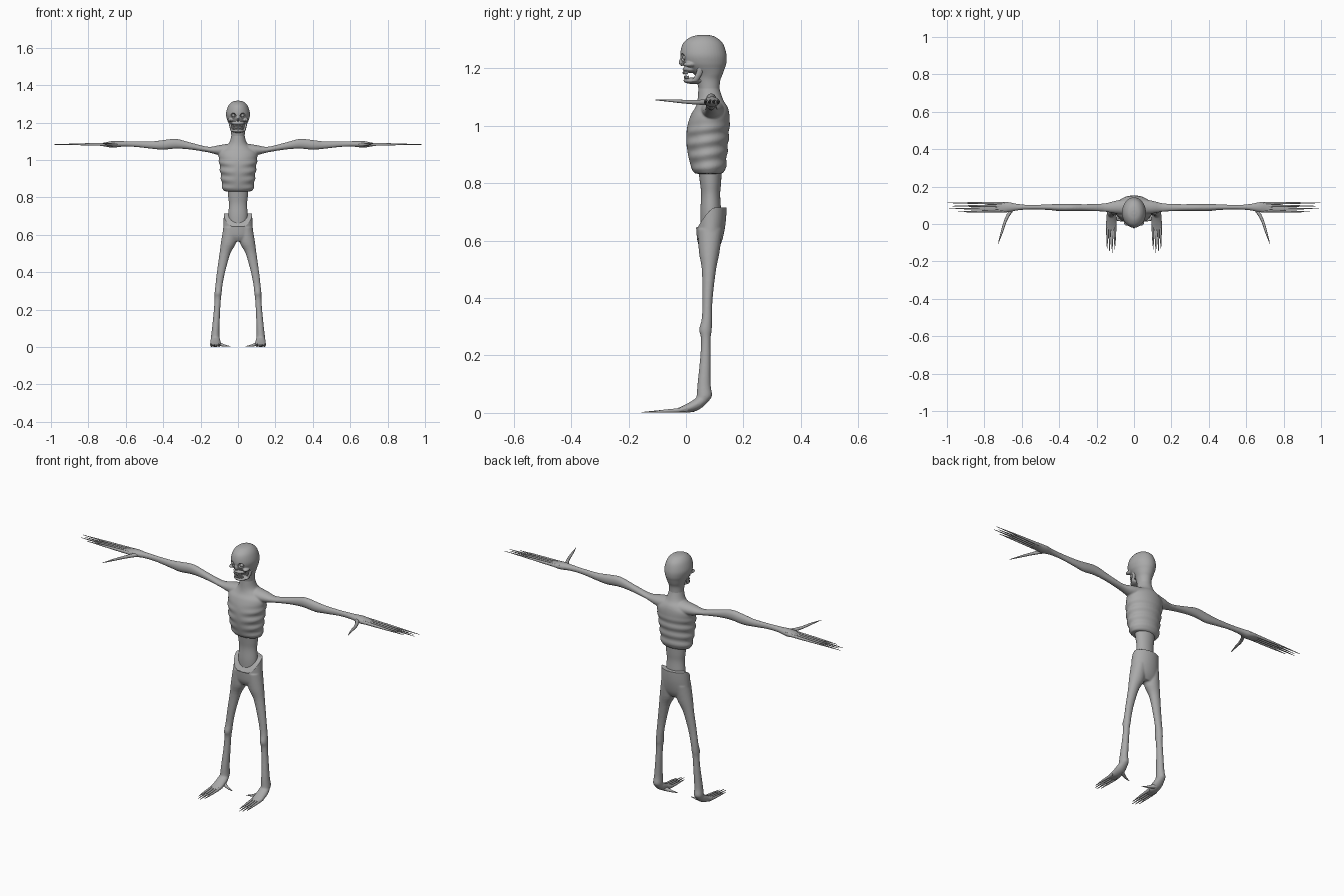
import bpy, bmesh, math
from mathutils import Vector, Matrix

bone = bpy.data.materials.new("bone_grey")
bone.diffuse_color = (0.4, 0.4, 0.4, 1)


def smooth_path(pts, sub):
    """Catmull-Rom interpolation of station tuples."""
    out = []
    for i in range(len(pts) - 1):
        p0, p1, p2 = pts[max(i - 1, 0)], pts[i], pts[i + 1]
        p3 = pts[min(i + 2, len(pts) - 1)]
        for k in range(sub):
            t = k / sub
            out.append([0.5 * (2 * b + (c - a) * t + (2 * a - 5 * b + 4 * c - d) * t * t
                               + (3 * b - a - 3 * c + d) * t ** 3)
                        for a, b, c, d in zip(p0, p1, p2, p3)])
    return out + [list(pts[-1])]


def loft(bm, pts, axis="z", side=1, n=24, sub=4):
    """Stations (x, y, z, ra, rb): ellipse rings square to the axis."""
    u, v = {"z": ((1, 0, 0), (0, 1, 0)), "x": ((0, 1, 0), (0, 0, 1)),
            "y": ((1, 0, 0), (0, 0, 1))}[axis]
    u, v = Vector(u), Vector(v)
    rings = []
    for x, y, z, ra, rb in smooth_path(pts, sub):
        c = Vector((x * side, y, z))
        ra, rb = max(ra, 0.0005), max(rb, 0.0005)
        rings.append([bm.verts.new(c + u * ra * math.cos(2 * math.pi * k / n)
                                   + v * rb * math.sin(2 * math.pi * k / n)) for k in range(n)])
    faces = [bm.faces.new(rings[0]), bm.faces.new(rings[-1])]
    for a, b in zip(rings, rings[1:]):
        for k in range(n):
            faces.append(bm.faces.new((a[k], a[(k + 1) % n], b[(k + 1) % n], b[k])))
    bmesh.ops.recalc_face_normals(bm, faces=faces)


def column(bm, rows, **kw):
    """Upright loft from rows (z, y_front, y_back, half_width)."""
    loft(bm, [(0, (a + b) / 2, z, w, (b - a) / 2) for z, a, b, w in rows], "z", **kw)


def ball(bm, loc, r, seg=20):
    m = Matrix.Translation(loc) @ Matrix.Diagonal((*r, 1))
    bmesh.ops.create_uvsphere(bm, u_segments=seg, v_segments=seg // 2, radius=1, matrix=m)


def bake(ob):
    dg = bpy.context.evaluated_depsgraph_get()
    me = bpy.data.meshes.new_from_object(ob.evaluated_get(dg))
    ob.modifiers.clear()
    ob.data = me


def finish(name, bm, voxel=0, cutter=None):
    me = bpy.data.meshes.new(name)
    bm.to_mesh(me)
    bm.free()
    ob = bpy.data.objects.new(name, me)
    bpy.context.collection.objects.link(ob)
    if voxel:
        m = ob.modifiers.new("fuse", "REMESH")
        m.mode, m.voxel_size = "VOXEL", voxel
        m = ob.modifiers.new("soften", "SMOOTH")
        m.factor, m.iterations = 0.5, 5
    if cutter:
        m = ob.modifiers.new("cut", "BOOLEAN")
        m.operation, m.object, m.solver = "DIFFERENCE", cutter, "EXACT"
    if ob.modifiers:
        bake(ob)
    ob.data.materials.clear()
    ob.data.materials.append(bone)
    ob.data.shade_smooth()
    ob.data.set_sharp_from_angle(angle=math.radians(45))
    return ob


# Ribcage and neck, with rib ridges at the sides and back
bm = bmesh.new()
column(bm, [(.833, .032, .124, .074), (.85, .02, .138, .083), (.9, .007, .143, .09),
            (.95, .001, .148, .096), (1.0, .005, .152, .102), (1.04, .018, .151, .102),
            (1.065, .033, .145, .075), (1.09, .04, .13, .048), (1.13, .043, .117, .036),
            (1.16, .045, .115, .034)], n=48, sub=8)
for v in bm.verts:
    x, y, z = v.co
    if .845 < z < 1.02:
        front = max(0, 1 - abs(x) / .06) if y < .06 else 0
        fade = min(1, (1.02 - z) / .04) * (1 - front)
        s = 1 + .035 * fade * math.cos(2 * math.pi * (z - .865 - .15 * (y - .15)) / .046)
        v.co.x, v.co.y = x * s, .08 + (y - .08) * s
# Arms down to the palms
for s in (1, -1):
    loft(bm, [(.03, .092, 1.055, .045, .036), (.10, .09, 1.053, .034, .027),
              (.16, .088, 1.056, .022, .015), (.255, .088, 1.075, .018, .019),
              (.33, .088, 1.087, .019, .026), (.40, .088, 1.081, .019, .026),
              (.46, .09, 1.08, .015, .02), (.55, .09, 1.085, .012, .015),
              (.62, .09, 1.086, .017, .015), (.67, .09, 1.084, .027, .018),
              (.71, .09, 1.083, .029, .011), (.74, .09, 1.083, .024, .006)], "x", s)
finish("ribcage_and_arms", bm, .004)

# Fingers and thumbs
for s, label in ((1, "left"), (-1, "right")):
    bm = bmesh.new()
    for y, tip_y, tip in ((.111, .113, .998), (.097, .096, .975), (.083, .082, .99), (.069, .065, .94)):
        loft(bm, [(.67, y, 1.085, .006, .009), (.74, y, 1.084, .0065, .008),
                  (.85, (y + tip_y) / 2, 1.084, .005, .005), (tip, tip_y, 1.083, .001, .001)],
             "x", s, n=10)
    loft(bm, [(.645, .085, 1.083, .016, .01), (.668, .055, 1.082, .011, .009),
              (.69, .01, 1.083, .008, .007), (.707, -.045, 1.087, .006, .005),
              (.727, -.107, 1.09, .001, .001)], "y", s, n=12)
    finish(label + "_fingers", bm)

# Waist
bm = bmesh.new()
column(bm, [(.64, .052, .12, .048), (.7, .05, .122, .052), (.76, .053, .119, .048),
            (.8, .049, .122, .052), (.85, .042, .125, .056)], n=32)
finish("waist", bm)

# Pelvis, legs and feet
bm = bmesh.new()
column(bm, [(.735, .038, .141, .075), (.70, .036, .141, .076), (.66, .035, .138, .078),
            (.62, .037, .131, .08), (.59, .042, .122, .078), (.565, .055, .108, .055)], n=40)
for s in (1, -1):
    loft(bm, [(.04, .084, .64, .038, .043), (.05, .081, .56, .041, .036),
              (.07, .08, .5, .029, .025), (.091, .075, .4, .022, .018),
              (.102, .073, .33, .019, .018), (.106, .068, .29, .019, .022),
              (.108, .069, .26, .017, .017), (.112, .068, .2, .017, .018),
              (.119, .063, .1, .02, .023), (.121, .064, .06, .023, .027),
              (.121, .055, .04, .022, .022)], "z", s)
    loft(bm, [(.121, .08, .055, .016, .014), (.121, .05, .037, .026, .023),
              (.121, .015, .02, .028, .0185), (.122, -.01, .013, .029, .012),
              (.122, -.035, .008, .026, .006)], "y", s)
body = finish("pelvis_and_legs", bm, .004)
# Pelvis rim dips towards the front
for v in body.data.vertices:
    rim = .715 - .07 * min(1, max(0, (.1 - v.co.y) / .06)) ** 1.5
    v.co.z = max(0, min(v.co.z, rim))

# Toes
for s, label in ((1, "left"), (-1, "right")):
    bm = bmesh.new()
    for x, tip in ((.101, -.135), (.115, -.155), (.129, -.15), (.142, -.13)):
        loft(bm, [(x, .005, .014, .007, .01), (x, -.03, .009, .0065, .0075),
                  (x + .001, -.08, .006, .005, .005), (x + .002, tip, .002, .001, .001)],
             "y", s, n=10)
    loft(bm, [(.11, .035, .022, .014, .014), (.088, .026, .013, .009, .009),
              (.065, .018, .007, .005, .005), (.04, .012, .004, .001, .001)], "x", s, n=10)
    finish(label + "_toes", bm)

# Skull with cheekbones, nose ridge and upper jaw
sockets = bmesh.new()
for s in (1, -1):
    ball(sockets, (s * .026, -.014, 1.238), (.015, .017, .014))
    ball(sockets, (s * .006, -.024, 1.212), (.004, .012, .006), 12)
cutter = finish("socket_cutter", sockets)
bm = bmesh.new()
column(bm, [(1.317, .05, .075, .012), (1.31, .018, .102, .034), (1.288, -.01, .128, .053),
            (1.25, -.02, .141, .064), (1.22, -.013, .141, .06), (1.2, .005, .135, .052),
            (1.18, .028, .128, .044), (1.16, .036, .12, .038), (1.13, .043, .117, .036),
            (1.10, .045, .118, .036)], n=40, sub=5)
ball(bm, (0, .019, 1.197), (.035, .031, .013))
ball(bm, (0, -.014, 1.222), (.007, .012, .014))
for s in (1, -1):
    ball(bm, (s * .041, .012, 1.214), (.014, .022, .009))
finish("skull", bm, .003, cutter)
bpy.data.objects.remove(cutter)

# Lower jaw with upright branches to the skull
bm = bmesh.new()
ball(bm, (0, .03, 1.157), (.037, .04, .012))
for s in (1, -1):
    loft(bm, [(.034, .03, 1.155, .006, .012), (.04, .045, 1.18, .007, .012),
              (.044, .052, 1.21, .007, .011)], "z", s, n=12)
finish("lower_jaw", bm, .003)

# Teeth and eyes
bm = bmesh.new()
for k in range(8):
    a = math.radians(-90 + (k - 3.5) * 15)
    for z, r, cy in ((1.185, .03, .022), (1.169, .029, .025)):
        ball(bm, (r * math.cos(a), cy + r * math.sin(a), z), (.004, .004, .006), 10)
finish("teeth", bm)
bm = bmesh.new()
for s in (1, -1):
    ball(bm, (s * .025, -.003, 1.238), (.009, .009, .009), 16)
finish("eyes", bm)
